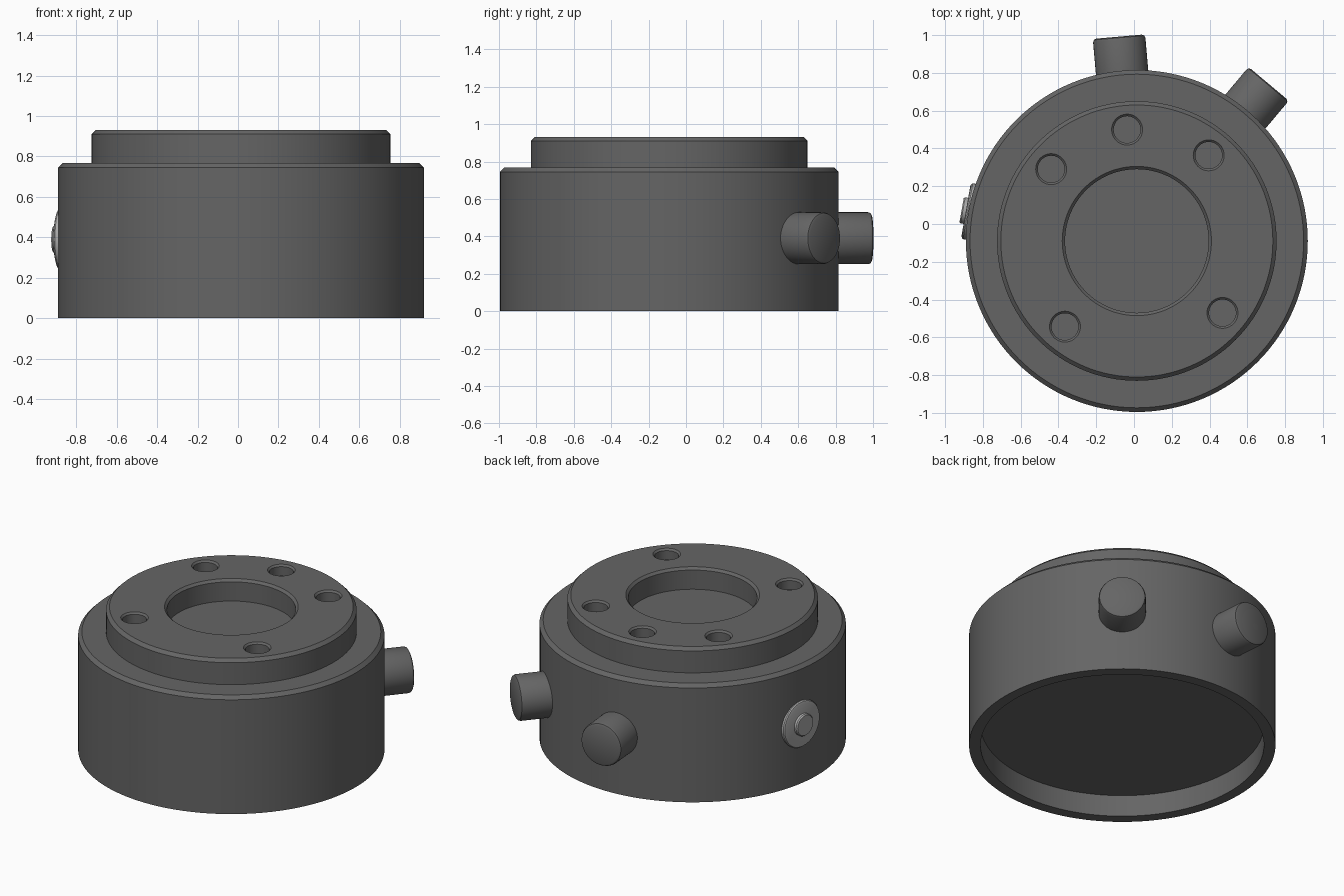
import bpy, bmesh
from math import sin, cos, pi, radians
from mathutils import Matrix, Vector

if "Cube" in bpy.data.objects:
    bpy.data.objects.remove(bpy.data.objects["Cube"])

CENTRE = Vector((0.015, -0.09, 0))
PORT_Z = 0.39


def material(name, value):
    mat = bpy.data.materials.new(name)
    mat.diffuse_color = (value, value, value, 1)
    mat.use_nodes = True
    mat.node_tree.nodes["Principled BSDF"].inputs["Base Color"].default_value = mat.diffuse_color
    return mat


def lathe(bm, profile, matrix, steps):
    """Revolve a closed (radius, height) profile whose ends lie on the axis."""
    rings = []
    for r, h in profile:
        count = steps if r > 0 else 1
        rings.append([bm.verts.new(matrix @ Vector((r * cos(2 * pi * i / steps),
                      r * sin(2 * pi * i / steps), h))) for i in range(count)])
    for a, b in zip(rings, rings[1:]):
        for i in range(steps):
            j = (i + 1) % steps
            if len(a) == 1:
                bm.faces.new((a[0], b[j], b[i]))
            elif len(b) == 1:
                bm.faces.new((a[i], a[j], b[0]))
            else:
                bm.faces.new((a[i], a[j], b[j], b[i]))


def make(name, profile, matrices, steps, mat=None):
    bm = bmesh.new()
    for m in matrices:
        lathe(bm, profile, m, steps)
    bmesh.ops.recalc_face_normals(bm, faces=bm.faces)
    mesh = bpy.data.meshes.new(name)
    bm.to_mesh(mesh)
    bm.free()
    obj = bpy.data.objects.new(name, mesh)
    bpy.context.collection.objects.link(obj)
    if mat:
        mesh.materials.append(mat)
    return obj


def smooth(obj):
    bpy.ops.object.select_all(action='DESELECT')
    obj.select_set(True)
    bpy.context.view_layer.objects.active = obj
    bpy.ops.object.shade_smooth_by_angle(angle=radians(30))


def radial(angle):
    """Local z points outward from the body axis at the port height."""
    return (Matrix.Translation(CENTRE + Vector((0, 0, PORT_Z)))
            @ Matrix.Rotation(radians(angle), 4, 'Z')
            @ Matrix.Rotation(pi / 2, 4, 'Y'))


dark = material("dark_grey", 0.13)
light = material("light_grey", 0.4)

# Stepped housing with hollow underside and central top recess
housing = make("housing", [
    (0, 0.14), (0.837, 0.14), (0.837, 0), (0.905, 0), (0.905, 0.745),
    (0.883, 0.767), (0.74, 0.767), (0.74, 0.91), (0.72, 0.93),
    (0.395, 0.93), (0.38, 0.915), (0.38, 0.79), (0, 0.79)],
    [Matrix.Translation(CENTRE)], 128, dark)

# Five countersunk mounting holes around the recess
spots = [CENTRE + 0.592 * Vector((cos(radians(a)), sin(radians(a)), 0))
         for a in (50, 95, 140, 230, 320)]
cutter = make("hole_cutter", [
    (0, 0.86), (0.071, 0.86), (0.071, 0.919), (0.082, 0.93), (0.082, 0.98), (0, 0.98)],
    [Matrix.Translation(s) for s in spots], 40, dark)
cutter.hide_render = True
mod = housing.modifiers.new("holes", 'BOOLEAN')
mod.operation = 'DIFFERENCE'
mod.solver = 'EXACT'
mod.object = cutter
bpy.context.view_layer.objects.active = housing
bpy.ops.object.modifier_apply(modifier=mod.name)
bpy.data.objects.remove(cutter)
smooth(housing)

# Two cable connectors on the side wall
for name, angle in (("rear_connector", 95), ("corner_connector", 50)):
    smooth(make(name, [
        (0, 0.86), (0.139, 0.86), (0.139, 1.068), (0.134, 1.08),
        (0.122, 1.086), (0, 1.086)], [radial(angle)], 64, dark))

# Round button with flange on the left side
smooth(make("button_flange", [
    (0, 0.87), (0.15, 0.87), (0.15, 0.908), (0.145, 0.915),
    (0.132, 0.919), (0, 0.919)], [radial(170)], 64, light))
smooth(make("button", [
    (0, 0.9), (0.07, 0.9), (0.07, 0.935), (0.064, 0.942), (0, 0.942)],
    [radial(170)], 48, light))
